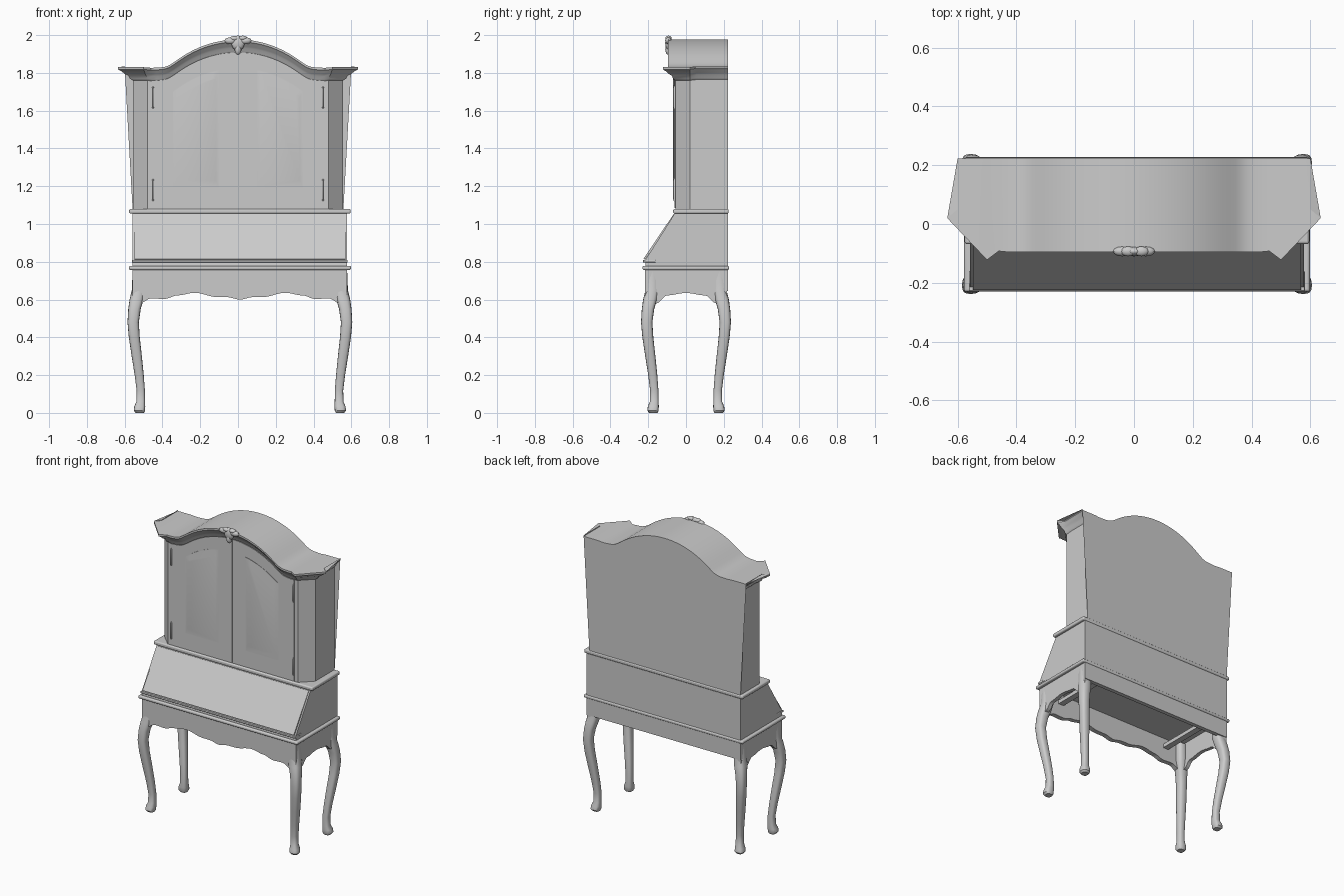
import bpy, bmesh, math
from mathutils import Vector

cube = bpy.data.objects.get("Cube")
if cube:
    bpy.data.objects.remove(cube)

wood = bpy.data.materials.new("grey_wood")
wood.use_nodes = True
wood.diffuse_color = (0.6, 0.6, 0.6, 1)
wood.node_tree.nodes["Principled BSDF"].inputs["Base Color"].default_value = (0.6, 0.6, 0.6, 1)
parts = []
MID = 0.01  # the lower half sits slightly off centre


def finish(name, bm):
    bmesh.ops.remove_doubles(bm, verts=bm.verts[:], dist=0.0002)
    bmesh.ops.dissolve_degenerate(bm, edges=bm.edges[:], dist=0.0002)
    bmesh.ops.recalc_face_normals(bm, faces=bm.faces[:])
    mesh = bpy.data.meshes.new(name)
    bm.to_mesh(mesh)
    bm.free()
    mesh.materials.append(wood)
    ob = bpy.data.objects.new(name, mesh)
    bpy.context.collection.objects.link(ob)
    parts.append(ob)
    return ob


def loft(name, rings):
    """Skin closed rings of equal length and cap both ends."""
    bm = bmesh.new()
    rows = [[bm.verts.new(p) for p in ring] for ring in rings]
    n = len(rows[0])
    for a, b in zip(rows, rows[1:]):
        for i in range(n):
            j = (i + 1) % n
            bm.faces.new((a[i], a[j], b[j], b[i]))
    bm.faces.new(rows[0])
    bm.faces.new(rows[-1])
    return finish(name, bm)


def prism(name, outline, axis, a, b):
    """Extrude an outline of (x, z) along y, or of (y, z) along x."""
    def place(d):
        return [(u, d, z) if axis == "y" else (d, u, z) for u, z in outline]
    return loft(name, [place(a), place(b)])


def box(name, x0, x1, y0, y1, z0, z1, bevel=0.0):
    ob = prism(name, [(x0, z0), (x1, z0), (x1, z1), (x0, z1)], "y", y0, y1)
    if bevel:
        mod = ob.modifiers.new("rounded_edges", "BEVEL")
        mod.width = bevel
        mod.segments = 3
    return ob


def ease(points, steps=5):
    """Cosine interpolation through a few points."""
    out = []
    for (u0, z0), (u1, z1) in zip(points, points[1:]):
        for k in range(steps):
            t = k / steps
            out.append((u0 + (u1 - u0) * t, z0 + (z1 - z0) * (1 - math.cos(math.pi * t)) / 2))
    return out + [points[-1]]


def crown(x):
    """Height of the bonnet top: round arch flowing into level shoulders."""
    arch = 1.455 + math.sqrt(0.52 ** 2 - min(abs(x), 0.5) ** 2)
    level = 1.825
    return (arch + level + math.sqrt((arch - level) ** 2 + 0.0009)) / 2


# Upper cabinet with chamfered corners, swept cornice and arched roof
BACK = 0.222
left = [((-0.557, BACK), (-0.6, BACK), 1.835), ((-0.557, 0.06), (-0.6, 0.05), 1.835),
        ((-0.557, 0.02), (-0.635, 0.02), 1.83), ((-0.48, -0.055), (-0.5, -0.122), 1.83),
        ((-0.455, -0.055), (-0.46, -0.092), crown(0.46))]
arch = [((x, -0.055), (x, -0.095), crown(x)) for x in [i * 0.43 / 20 for i in range(-20, 21)]]
right = [((-b[0], b[1]), (-t[0], t[1]), z) for b, t, z in reversed(left)]
moulding = [(0, -0.07), (0.2, -0.06), (0.3, -0.045), (0.55, -0.035),
            (0.8, -0.02), (1, -0.012), (1, 0)]
sections = []
for base, tip, z in left + arch + right:
    ring = [(base[0], base[1], 1.06)]
    for f, dz in moulding:
        p = Vector(base).lerp(Vector(tip), f)
        ring.append((p.x, p.y, z + dz))
    ring.append((max(-0.6, min(0.6, tip[0])), BACK, z))
    ring.append((base[0], BACK, 1.06))
    sections.append(ring)
loft("upper_cabinet", sections)

# Doors with raised arched panels, hinges
for s, side in ((-1, "right"), (1, "left")):
    xs = [0.455 - i * 0.452 / 16 for i in range(17)]
    outline = [(s * 0.003, 1.085), (s * 0.455, 1.085)] + [(s * x, crown(x) - 0.068) for x in xs]
    prism(side + "_door", outline, "y", -0.05, -0.061)

    xs = [0.345 - i * 0.245 / 10 for i in range(11)]
    outline = [(0.1, 1.19), (0.345, 1.19)] + [(x, crown(x) - 0.15) for x in xs]
    mid = Vector((0.222, 1.48))
    rings = []
    for scale, y in ((1, -0.058), (1, -0.063), (0.98, -0.063), (0.86, -0.068)):
        pts = [mid + (Vector(p) - mid) * scale for p in outline]
        rings.append([(s * p.x, y, p.y) for p in pts])
    loft(side + "_door_panel", rings)

    for z, level in ((1.18, "lower"), (1.67, "upper")):
        rings = []
        for dz, r in ((-0.06, 0.002), (-0.05, 0.006), (0.05, 0.006), (0.06, 0.002)):
            rings.append([(s * 0.45 + r * math.cos(a), -0.062 + r * math.sin(a), z + dz)
                          for a in [k * math.pi / 4 for k in range(8)]])
        loft(side + "_" + level + "_hinge", rings)

# Carved crest at the middle of the cornice
for i, (x, z, w, h) in enumerate([(0, 1.958, 0.035, 0.04), (-0.04, 1.97, 0.032, 0.018),
                                  (0.04, 1.97, 0.032, 0.018), (0, 1.925, 0.018, 0.03),
                                  (-0.02, 1.982, 0.025, 0.013), (0.025, 1.984, 0.025, 0.013)]):
    bm = bmesh.new()
    bmesh.ops.create_uvsphere(bm, u_segments=12, v_segments=8, radius=1)
    for v in bm.verts:
        v.co = (x + v.co.x * w, -0.093 + v.co.y * 0.017, z + v.co.z * h)
    finish("crest_leaf_%d" % i, bm)

# Slant-front desk with its lid and mouldings
X0, X1 = MID - 0.568, MID + 0.568
prism("desk_body", [(-0.215, 0.765), (-0.215, 0.81), (-0.06, 1.055), (BACK, 1.055),
                    (BACK, 0.765)], "x", X0, X1)
prism("desk_lid", [(-0.215, 0.812), (-0.225, 0.816), (-0.066, 1.052), (-0.058, 1.05)],
      "x", X0 + 0.01, X1 - 0.01)
box("lid_ledge", X0 - 0.003, X1 + 0.003, -0.228, -0.16, 0.796, 0.81, 0.004)
box("waist_moulding", X0 - 0.018, X1 + 0.018, -0.068, BACK + 0.004, 1.055, 1.08, 0.008)
box("desk_moulding", X0 - 0.02, X1 + 0.02, -0.23, BACK + 0.006, 0.757, 0.778, 0.008)

# Scalloped aprons
half = [(0, 0.6), (0.07, 0.613), (0.12, 0.613), (0.24, 0.636), (0.33, 0.622),
        (0.4, 0.603), (0.47, 0.606), (0.53, 0.58)]
edge = ease([(-x, z) for x, z in reversed(half)] + half[1:])
outline = [(MID + x, z) for x, z in edge] + [(X1, 0.58), (X1, 0.76), (X0, 0.76), (X0, 0.58)]
prism("front_apron", outline, "y", -0.216, -0.185)
outline = ease([(-0.185, 0.56), (-0.155, 0.58), (-0.1, 0.622), (0, 0.635),
                (0.1, 0.622), (0.16, 0.58), (0.185, 0.56)])
outline = [(-0.216, 0.57)] + outline + [(0.218, 0.57), (0.218, 0.76), (-0.216, 0.76)]
for x, side in ((X0, "right"), (X1 - 0.025, "left")):
    prism(side + "_apron", outline, "x", x, x + 0.025)
box("back_apron", X0, X1, 0.195, BACK, 0.645, 0.77)
for s, side in ((-1, "right"), (1, "left")):
    x = MID + s * 0.42
    box(side + "_drawer_runner", x - 0.02, x + 0.02, -0.2, 0.2, 0.69, 0.715)

# Cabriole legs: height, distance from centre, half width
stations = [(0, 0.53, 0.022), (0.012, 0.532, 0.03), (0.035, 0.53, 0.029), (0.06, 0.525, 0.023),
            (0.12, 0.525, 0.022), (0.2, 0.533, 0.024), (0.3, 0.546, 0.027), (0.4, 0.559, 0.029),
            (0.48, 0.565, 0.03), (0.55, 0.558, 0.033), (0.6, 0.547, 0.037), (0.65, 0.536, 0.036),
            (0.75, 0.534, 0.034)]
for sx, side in ((-1, "right"), (1, "left")):
    for sy, end in ((-1, "front"), (1, "back")):
        rings = []
        for z, d, r in stations:
            ring = []
            for k in range(16):
                a = k * math.tau / 16
                c, s = math.cos(a), math.sin(a)
                # rounded-square section
                px = math.copysign(abs(c) ** 0.7, c) * r
                py = math.copysign(abs(s) ** 0.7, s) * r
                ring.append((MID + sx * d + px, sy * (d - 0.357) + py, z))
            rings.append(ring)
        loft(side + "_" + end + "_leg", rings)

# Smooth shading with sharp edges kept
bpy.ops.object.select_all(action="DESELECT")
for ob in parts:
    ob.select_set(True)
bpy.context.view_layer.objects.active = parts[0]
bpy.ops.object.shade_smooth_by_angle(angle=math.radians(35))
